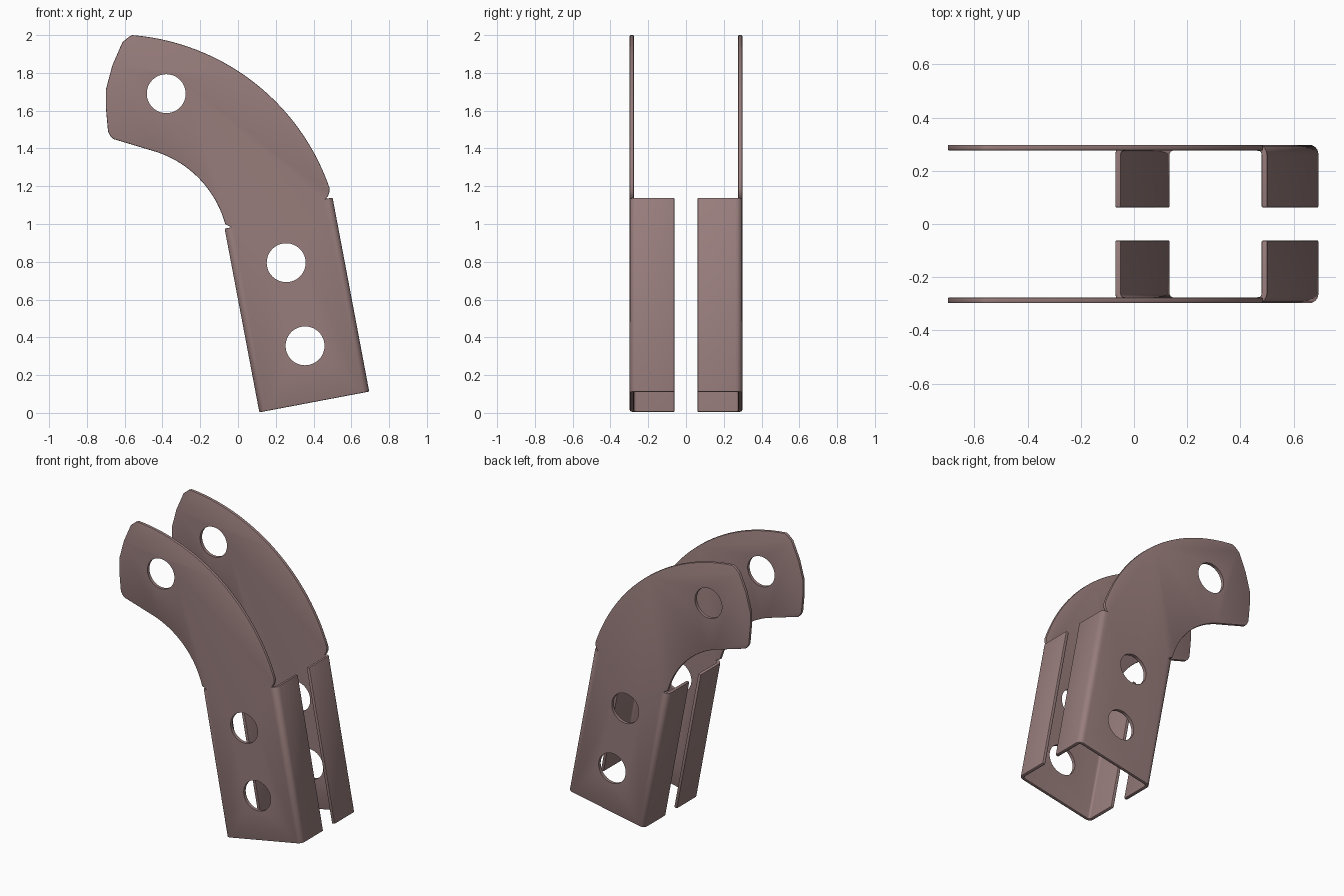
import bpy, bmesh, math
from mathutils import Vector

if "Cube" in bpy.data.objects:
    bpy.data.objects.remove(bpy.data.objects["Cube"])

OUT, THICK, BEND, LIP = 0.298, 0.022, 0.036, 0.062   # outer y, sheet, bend radius, flange end
WIDTH, V_LEFT, V_RIGHT = 0.592, 0.99, 1.045          # straight leg sizes
ORIGIN = Vector((0.113, 0.003))
TILT = math.atan2(0.11, 0.582)
U = Vector((math.cos(TILT), math.sin(TILT)))
V = Vector((-U.y, U.x))
HOLES = [(-0.38, 1.69), (0.255, 0.795), (0.355, 0.355)]

mat = bpy.data.materials.new("metal")
mat.diffuse_color = (0.31, 0.205, 0.2, 1)
mat.use_nodes = True
mat.node_tree.nodes["Principled BSDF"].inputs["Base Color"].default_value = mat.diffuse_color


def leg(u, v):
    return ORIGIN + U * u + V * v


def arc(a, b, c, n=28):
    """Points on the circle through a, b, c."""
    a, b, c = Vector(a), Vector(b), Vector(c)
    d = 2 * (a.x * (b.y - c.y) + b.x * (c.y - a.y) + c.x * (a.y - b.y))
    A, B, C = a.length_squared, b.length_squared, c.length_squared
    m = Vector(((A * (b.y - c.y) + B * (c.y - a.y) + C * (a.y - b.y)) / d,
                (A * (c.x - b.x) + B * (a.x - c.x) + C * (b.x - a.x)) / d))
    t0 = math.atan2(a.y - m.y, a.x - m.x)
    t1 = math.atan2(c.y - m.y, c.x - m.x)
    r = (a - m).length
    return [m + r * Vector((math.cos(t0 + (t1 - t0) * i / n),
                            math.sin(t0 + (t1 - t0) * i / n))) for i in range(n + 1)]


# Side outline: leg bottom, right edge, outer arc, rounded end, inner arc, left edge
outline = [leg(BEND, 0), leg(WIDTH - BEND, 0), leg(WIDTH - BEND, V_RIGHT),
           Vector((0.476, 1.147)), Vector((0.483, 1.165))]
outline += arc((0.485, 1.19), (0.0, 1.81), (-0.56, 2.0))
outline += [Vector(p) for p in [(-0.575, 1.993), (-0.612, 1.962), (-0.665, 1.84), (-0.70, 1.71),
                                (-0.70, 1.62), (-0.688, 1.49), (-0.678, 1.468), (-0.66, 1.45)]]
outline += arc((-0.46, 1.39), (-0.21, 1.245), (-0.068, 1.0), 20)
outline += [leg(BEND, V_LEFT)]


def build_side(name, s):
    bm = bmesh.new()
    ring = [bm.verts.new((p.x, s * OUT, p.y)) for p in outline]
    plate = bm.faces.new(ring)

    # Bent flanges swept from the two straight leg edges
    for pair, side in (((ring[1], ring[2]), 1), ((ring[0], ring[-1]), -1)):
        section = [(BEND * math.sin(t), BEND * (1 - math.cos(t)))
                   for t in (math.pi / 2 * i / 6 for i in range(1, 7))]
        section.append((BEND, OUT - LIP))
        prev = pair
        for du, dy in section:
            off = Vector((U.x * du * side, -s * dy, U.y * du * side))
            row = [bm.verts.new(v.co + off) for v in pair]
            bm.faces.new((prev[0], prev[1], row[1], row[0]))
            prev = row
    bmesh.ops.recalc_face_normals(bm, faces=bm.faces[:])
    plate.normal_update()
    if plate.normal.y * s < 0:
        bmesh.ops.reverse_faces(bm, faces=bm.faces[:])
    me = bpy.data.meshes.new(name)
    bm.to_mesh(me)
    bm.free()
    ob = bpy.data.objects.new(name, me)
    bpy.context.collection.objects.link(ob)

    # Sheet thickness and softened rims
    sol = ob.modifiers.new("sheet", 'SOLIDIFY')
    sol.thickness, sol.offset, sol.use_even_offset = THICK, -1, True
    bev = ob.modifiers.new("rim", 'BEVEL')
    bev.width, bev.segments, bev.limit_method = 0.005, 2, 'ANGLE'
    bev.angle_limit = math.radians(60)

    # Bolt holes
    cutters = []
    for x, z in HOLES:
        bpy.ops.mesh.primitive_cylinder_add(vertices=48, radius=0.103, depth=0.2,
                                            location=(x, s * OUT, z),
                                            rotation=(math.pi / 2, 0, 0))
        cut = bpy.context.object
        cut.name, cut.hide_render = "hole_cutter", True
        cutters.append(cut)
        mod = ob.modifiers.new("hole", 'BOOLEAN')
        mod.operation, mod.solver, mod.object = 'DIFFERENCE', 'EXACT', cut

    # Bake the modifiers and shade
    dg = bpy.context.evaluated_depsgraph_get()
    baked = bpy.data.meshes.new_from_object(ob.evaluated_get(dg))
    ob.modifiers.clear()
    ob.data = baked
    for cut in cutters:
        bpy.data.objects.remove(cut)
    baked.materials.clear()
    baked.materials.append(mat)
    bpy.ops.object.select_all(action='DESELECT')
    ob.select_set(True)
    bpy.context.view_layer.objects.active = ob
    bpy.ops.object.shade_smooth_by_angle(angle=math.radians(30))


build_side("front_bracket_side", -1)
build_side("back_bracket_side", 1)
